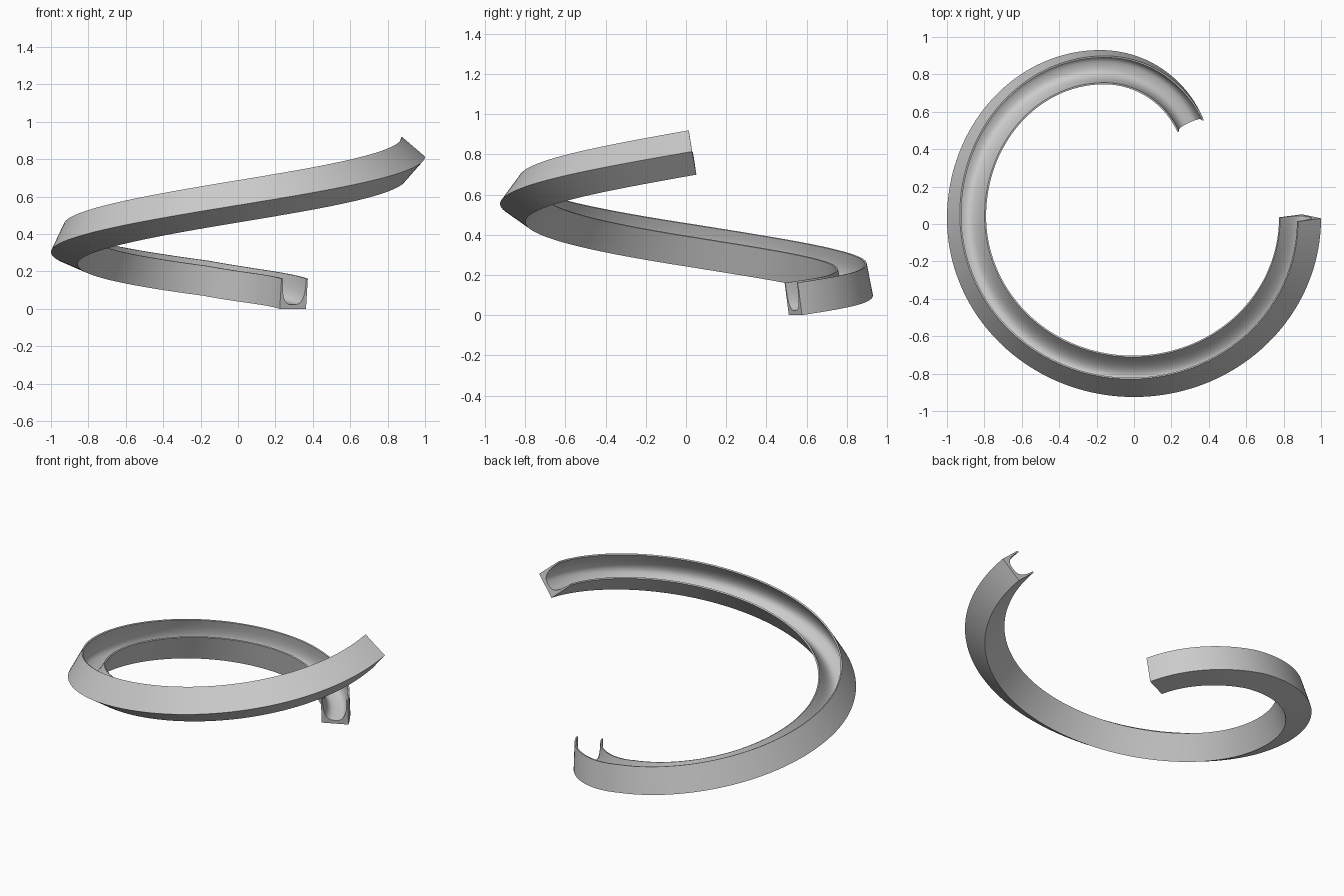
import bpy, bmesh, math
from mathutils import Vector

if "Cube" in bpy.data.objects:
    bpy.data.objects.remove(bpy.data.objects["Cube"])

W, H = 0.155, 0.163      # channel width and wall height
WALL, FLOOR = 0.009, 0.022
STEPS = 168

# azimuth, height of the outer bottom edge, bank angle
KEYS = [(24, 0.006, 0), (90, 0.105, 11), (180, 0.31, 25), (270, 0.56, 36), (360, 0.82, 49)]


def smooth_key(a, col):
    """Cubic interpolation of one key column."""
    t = [k[0] for k in KEYS]
    v = [k[col] for k in KEYS]
    n = len(t)
    i = min(max(j for j in range(n) if t[j] <= a + 1e-6), n - 2)

    def slope(j):
        lo, hi = max(j - 1, 0), min(j + 1, n - 1)
        return (v[hi] - v[lo]) / (t[hi] - t[lo])
    d = t[i + 1] - t[i]
    s = (a - t[i]) / d
    return ((2*s**3 - 3*s**2 + 1) * v[i] + (s**3 - 2*s**2 + s) * d * slope(i)
            + (3*s**2 - 2*s**3) * v[i + 1] + (s**3 - s**2) * d * slope(i + 1))


def edge_point(a):
    """Outer bottom edge: arcs that widen from the lower end upward."""
    if a < 90:
        cx, cy, rx, ry = -0.18, 0.335, 0.595, 0.595
    elif a < 180:
        cx, cy, rx, ry = -0.18, 0.03, 0.82, 0.90
    else:
        cx, cy, rx, ry = 0.0, 0.03, 1.0, 0.955
    r = math.radians(a)
    return Vector((cx + rx * math.cos(r), cy + ry * math.sin(r), smooth_key(a, 1)))


# Channel cross-section: square outside, rounded groove inside
profile = [(0, H), (0, 0), (W, 0), (W, H)]
N = 20
for k in range(N + 1):
    t = math.pi * k / N
    c, s = math.cos(t), math.sin(t)
    profile.append((W / 2 + (W / 2 - WALL) * math.copysign(abs(c) ** 0.7, c),
                    H - (H - FLOOR) * s ** 0.7))

# Sweep the banked section along the path
path = [edge_point(24 + 336 * i / STEPS) for i in range(STEPS + 1)]
bm = bmesh.new()
rings = []
for i, p in enumerate(path):
    tan = (path[min(i + 1, STEPS)] - path[max(i - 1, 0)]).normalized()
    inward = Vector((0, 0, 1)).cross(tan).normalized()
    up = tan.cross(inward)
    b = math.radians(smooth_key(24 + 336 * i / STEPS, 2))
    base = inward * math.cos(b) - up * math.sin(b)
    side = inward * math.sin(b) + up * math.cos(b)
    rings.append([bm.verts.new(p + base * u + side * v) for u, v in profile])
M = len(profile)
for r0, r1 in zip(rings, rings[1:]):
    for j in range(M):
        k = (j + 1) % M
        bm.faces.new((r0[j], r0[k], r1[k], r1[j]))
bm.faces.new(rings[0])
bm.faces.new(rings[-1])
bmesh.ops.recalc_face_normals(bm, faces=bm.faces)

# Rest on the ground
low = min(v.co.z for v in bm.verts)
bmesh.ops.translate(bm, verts=bm.verts, vec=(0, 0, -low))

mesh = bpy.data.meshes.new("spiral_channel")
bm.to_mesh(mesh)
bm.free()
obj = bpy.data.objects.new("spiral_channel", mesh)
bpy.context.collection.objects.link(obj)
bpy.context.view_layer.objects.active = obj
obj.select_set(True)
bpy.ops.object.shade_smooth_by_angle(angle=math.radians(40))
